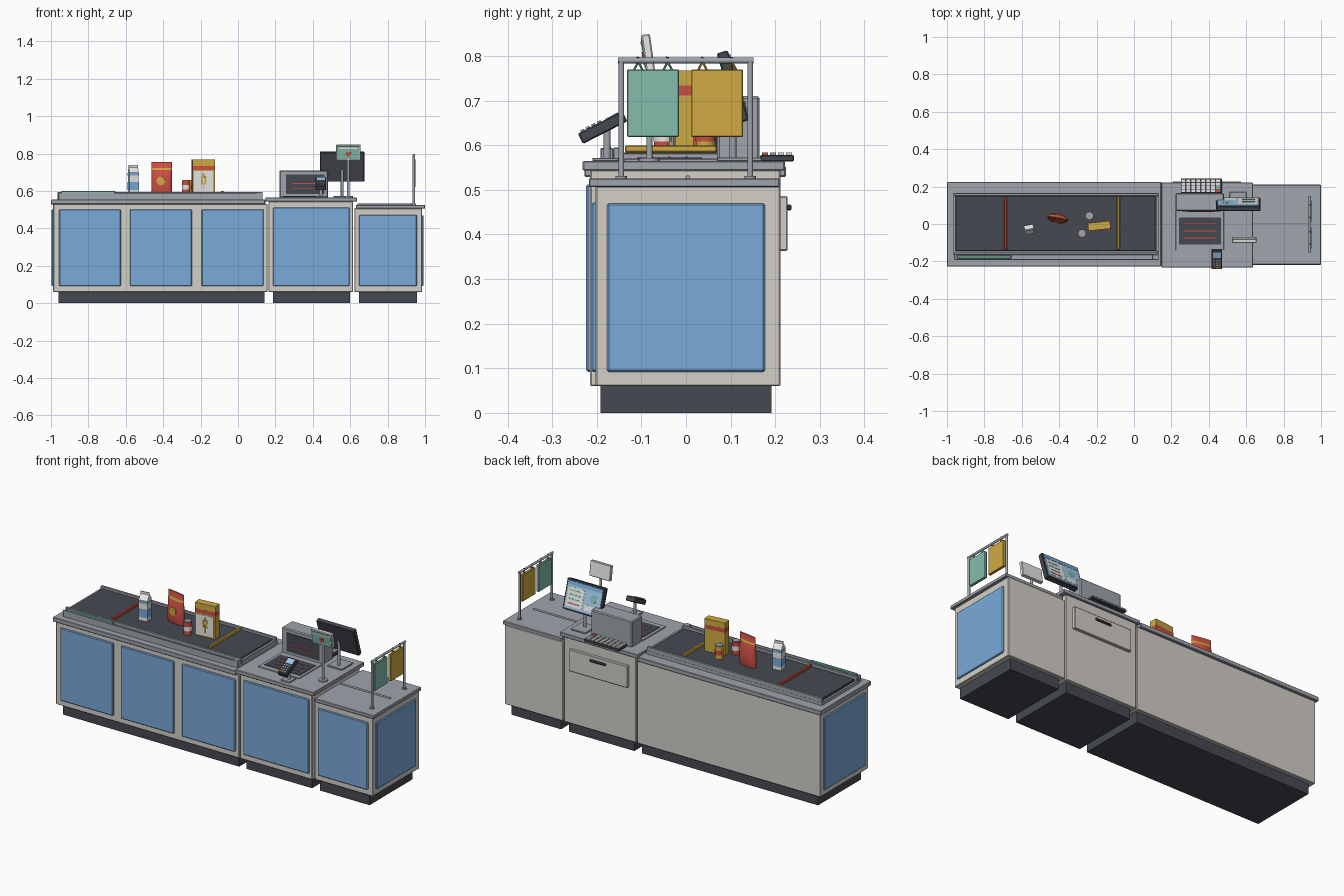
import bpy, bmesh, math
from mathutils import Matrix, Vector

if "Cube" in bpy.data.objects:
    bpy.data.objects.remove(bpy.data.objects["Cube"])


def material(name, r, g, b):
    m = bpy.data.materials.new(name)
    lin = [((c / 255 + 0.055) / 1.055) ** 2.4 for c in (r, g, b)]
    m.diffuse_color = (*lin, 1)
    m.use_nodes = True
    m.node_tree.nodes["Principled BSDF"].inputs["Base Color"].default_value = m.diffuse_color
    return m


BLUE = material("panel_blue", 122, 170, 218)
CREAM = material("cabinet_cream", 212, 208, 201)
GREY = material("metal_grey", 160, 165, 173)
DARK = material("dark_grey", 70, 73, 82)
RED = material("red", 205, 80, 68)
YELLOW = material("yellow", 208, 170, 66)
TEAL = material("teal", 132, 188, 172)
WHITE = material("white", 232, 232, 230)
SKY = material("screen_blue", 160, 200, 230)


def finish(name, bm, mats, smooth=False):
    bmesh.ops.recalc_face_normals(bm, faces=bm.faces)
    me = bpy.data.meshes.new(name)
    bm.to_mesh(me)
    bm.free()
    for m in mats:
        me.materials.append(m)
    ob = bpy.data.objects.new(name, me)
    bpy.context.collection.objects.link(ob)
    if smooth:
        bpy.context.view_layer.objects.active = ob
        ob.select_set(True)
        bpy.ops.object.shade_smooth_by_angle(angle=math.radians(40))
        ob.select_set(False)
    return ob


def box(name, x0, x1, y0, y1, z0, z1, mat, bevel=0):
    bm = bmesh.new()
    M = Matrix.Translation(((x0 + x1) / 2, (y0 + y1) / 2, (z0 + z1) / 2)) @ \
        Matrix.Diagonal((x1 - x0, y1 - y0, z1 - z0, 1))
    bmesh.ops.create_cube(bm, size=1, matrix=M)
    if bevel:
        bmesh.ops.bevel(bm, geom=bm.edges[:], offset=bevel, segments=1, affect='EDGES')
    return finish(name, bm, [mat])


def rod(name, a, b, r, mat, seg=16):
    a, b = Vector(a), Vector(b)
    M = Matrix.Translation((a + b) / 2) @ (b - a).to_track_quat('Z', 'Y').to_matrix().to_4x4()
    bm = bmesh.new()
    bmesh.ops.create_cone(bm, cap_ends=True, segments=seg, radius1=r, radius2=r,
                          depth=(b - a).length, matrix=M)
    return finish(name, bm, [mat], True)


def prism(name, pts, y0, y1, mat):
    """Extrude an x-z outline along y."""
    bm = bmesh.new()
    f = bm.faces.new([bm.verts.new((x, y0, z)) for x, z in pts])
    ext = bmesh.ops.extrude_face_region(bm, geom=[f])
    bmesh.ops.translate(bm, vec=(0, y1 - y0, 0),
                        verts=[v for v in ext['geom'] if isinstance(v, bmesh.types.BMVert)])
    return finish(name, bm, [mat])


def oval(cx, cz, rx, rz, tilt=0, n=16):
    c, s = math.cos(tilt), math.sin(tilt)
    p = [(rx * math.cos(i * math.tau / n), rz * math.sin(i * math.tau / n)) for i in range(n)]
    return [(cx + x * c - z * s, cz + x * s + z * c) for x, z in p]


def place(objs, loc, axis, deg):
    """Turn parts built around the origin and move them into position."""
    M = Matrix.Translation(loc) @ Matrix.Rotation(math.radians(deg), 4, axis)
    for o in objs:
        o.data.transform(M)


# cabinets: name, body x range, front y, body top, plinth x range, front panels, panel top
CABINETS = [
    ("belt", -0.988, 0.158, -0.215, 0.53, -0.96, 0.142,
     [(-0.957, -0.626), (-0.578, -0.247), (-0.195, 0.137)], 0.502),
    ("register", 0.164, 0.614, -0.215, 0.545, 0.188, 0.598, [(0.187, 0.597)], 0.512),
    ("bagging", 0.622, 0.985, -0.203, 0.508, 0.647, 0.957, [(0.646, 0.957)], 0.472)]
for n, x0, x1, yf, zt, p0, p1, panels, pz in CABINETS:
    box(n + "_cabinet", x0, x1, yf, 0.212, 0.06, zt, CREAM, 0.003)
    box(n + "_plinth", p0, p1, -0.192, 0.192, 0, 0.062, DARK)
    for a, b in panels:
        box(n + "_front_panel", a, b, yf - 0.009, yf + 0.01, 0.092, pz, BLUE, 0.004)
box("left_end_panel", -0.997, -0.98, -0.185, 0.185, 0.092, 0.502, BLUE, 0.004)
box("right_end_panel", 0.975, 0.993, -0.177, 0.177, 0.092, 0.47, BLUE, 0.004)

# counter tops
box("belt_counter", -1.0, 0.146, -0.228, 0.224, 0.529, 0.554, GREY, 0.003)
box("register_counter", 0.146, 0.636, -0.232, 0.222, 0.543, 0.565, GREY, 0.003)
box("bagging_counter", 0.63, 1.0, -0.218, 0.21, 0.506, 0.526, GREY, 0.003)
rod("bagging_divider", (0.64, 0.004, 0.528), (0.95, 0.004, 0.528), 0.005, GREY)

# conveyor
box("conveyor_bed", -0.965, 0.13, -0.165, 0.165, 0.55, 0.572, GREY)
box("conveyor_belt", -0.955, 0.115, -0.145, 0.15, 0.57, 0.584, DARK, 0.003)
for y in (-0.156, 0.157):
    box("conveyor_rail", -0.965, 0.13, y - 0.007, y + 0.007, 0.55, 0.595, GREY, 0.002)
box("conveyor_end", 0.117, 0.132, -0.15, 0.15, 0.55, 0.582, GREY, 0.002)
box("divider_tray", -0.96, 0.115, -0.192, -0.163, 0.55, 0.58, GREY, 0.002)
box("tray_lip", -0.96, 0.115, -0.192, -0.186, 0.578, 0.59, GREY)
box("tray_end", 0.1, 0.132, -0.192, -0.163, 0.55, 0.594, GREY, 0.002)
for n, x, m in (("red_divider", -0.686, RED), ("yellow_divider", -0.084, YELLOW)):
    box(n, x - 0.008, x + 0.008, -0.137, 0.146, 0.584, 0.6, m, 0.003)
box("teal_divider", -0.946, -0.656, -0.184, -0.168, 0.58, 0.6, TEAL, 0.003)

# milk carton
milk = [box("carton", -.025, .025, -.025, .025, 0, .115, WHITE),
        box("carton_band", -.0256, .0256, -.0256, .0256, .02, .065, BLUE),
        box("carton_stripe", -.0256, .0256, -.0256, .0256, .098, .112, BLUE),
        box("carton_fin", -.025, .025, -.003, .003, .138, .155, WHITE)]
gable = prism("carton_gable", [(-.025, .115), (.025, .115), (.003, .142), (-.003, .142)],
              -.025, .025, WHITE)
gable.data.transform(Matrix.Rotation(math.pi / 2, 4, 'Z'))
place(milk + [gable], (-0.56, -0.03, 0.584), 'Z', 10)

# snack bag: oval rings pinched towards the top, with a band coloured by height
bm = bmesh.new()
rings = []
for z, ry in ((0, .02), (.015, .025), (.06, .026), (.1, .021), (.128, .013), (.14, .01),
              (.155, .004), (.172, .003)):
    rings.append([bm.verts.new((x, y, z)) for x, y in oval(0, 0, .056, ry, n=24)])
for a, b in zip(rings, rings[1:]):
    for i in range(24):
        bm.faces.new((a[i], a[i - 1], b[i - 1], b[i]))
bm.faces.new(rings[0])
bm.faces.new(rings[-1])
for f in bm.faces:
    f.material_index = int(0.128 < f.calc_center_median().z < 0.14)
bag = finish("snack_bag", bm, [RED, YELLOW], True)
place([bag, prism("bag_emblem", oval(0, .07, .023, .023), -.027, -.019, YELLOW)],
      (-0.408, 0.03, 0.584), 'Z', -10)

# tins
for n, x, y, m in (("red_tin", -.278, -.05, RED), ("yellow_tin", -.238, .044, YELLOW)):
    rod(n, (x, y, .584), (x, y, .656), .022, m, 24)
    rod(n + "_label", (x, y, .608), (x, y, .632), .0226, WHITE if m == RED else RED, 24)
    rod(n + "_lid", (x, y, .655), (x, y, .66), .0195, GREY, 24)

# cereal box with ear of grain
cereal = [box("cereal_box", -.06, .06, -.021, .021, 0, .184, YELLOW),
          box("cereal_label", -.051, .051, -.023, -.02, .008, .122, WHITE),
          box("cereal_band", -.0605, .0605, -.0215, .0215, .128, .15, RED),
          box("grain_stem", -.002, .002, -.025, -.022, .025, .07, YELLOW),
          prism("grain_tip", oval(0, .1, .006, .011), -.025, -.022, YELLOW)]
for i in range(3):
    for s in (-1, 1):
        cereal.append(prism("grain", oval(s * .009, .058 + i * .015, .005, .01, -s * .5),
                            -.025, -.022, YELLOW))
place(cereal, (-0.186, -0.01, 0.584), 'Z', 6)

# scanner
box("scanner_plate", 0.222, 0.48, -0.14, 0.072, 0.563, 0.57, GREY, 0.002)
box("scanner_glass", 0.24, 0.464, -0.11, 0.036, 0.568, 0.573, DARK)
box("scanner_tower", 0.222, 0.48, 0.07, 0.165, 0.563, 0.71, GREY, 0.005)
box("tower_window", 0.256, 0.462, 0.066, 0.072, 0.585, 0.688, DARK)
for i in range(3):
    y = -0.075 + i * 0.038
    box("scan_line", 0.265, 0.44, y - .002, y + .002, 0.572, 0.5745, RED)
for z in (0.615, 0.64):
    box("tower_scan_line", 0.29, 0.43, 0.064, 0.067, z - .002, z + .002, RED)

# keyboard
box("keyboard", 0.25, 0.47, 0.166, 0.242, 0.564, 0.578, DARK, 0.002)
for r in range(4):
    for c in range(8):
        x, y = 0.264 + c * 0.0265, 0.177 + r * 0.018
        m = (TEAL if r else RED) if c == 7 and r < 2 else WHITE
        box("key", x - .01, x + .01, y - .007, y + .007, 0.577, 0.584, m)

# cashier monitor, screen towards the back
rod("monitor_pole", (0.557, 0.105, 0.565), (0.557, 0.105, 0.73), 0.008, GREY)
box("monitor_base", 0.51, 0.602, 0.07, 0.17, 0.564, 0.573, GREY, 0.002)
mon = [box("monitor", -.118, .118, -.013, .013, -.082, .082, DARK, .003),
       box("monitor_screen", -.108, .108, .012, .015, -.072, .072, SKY),
       box("screen_header", -.108, .108, .014, .016, .052, .072, BLUE),
       box("screen_list", .0, .1, .014, .016, -.06, .042, WHITE),
       box("screen_total", -.098, -.012, .014, .016, -.06, -.03, WHITE),
       prism("screen_button", oval(-.06, .01, .02, .02), .014, .016, TEAL)]
for i in range(4):
    mon.append(box("screen_row", .02, .09, .015, .017, -.046 + i * .023, -.04 + i * .023,
                   RED if i == 0 else TEAL))
place(mon, (0.557, 0.105, 0.731), 'X', 17)

# customer display, screen towards the front
rod("display_pole", (0.59, -0.082, 0.565), (0.59, -0.082, 0.79), 0.007, GREY)
rod("display_foot", (0.59, -0.082, 0.565), (0.59, -0.082, 0.572), 0.024, GREY, 24)
heart = []
for i in range(28):
    t = i * math.tau / 28
    heart.append((.001 * 16 * math.sin(t) ** 3,
                  .001 * (13 * math.cos(t) - 5 * math.cos(2 * t) - 2 * math.cos(3 * t)
                          - math.cos(4 * t)) - .008))
place([box("display", -.065, .065, -.01, .01, -.042, .042, WHITE, .003),
       box("display_screen", -.058, .058, -.012, -.009, -.034, .034, TEAL),
       box("display_header", -.05, .05, -.0135, -.011, .02, .028, WHITE),
       prism("display_heart", heart, -.014, -.011, RED)], (0.59, -0.085, 0.807), 'X', 8)

# card terminal
rod("terminal_pole", (0.443, -0.177, 0.565), (0.443, -0.177, 0.635), 0.008, GREY)
box("terminal_base", 0.415, 0.47, -0.21, -0.15, 0.564, 0.572, GREY, 0.002)
term = [box("card_terminal", -.028, .028, -.056, .056, -.013, .013, DARK, .003),
        box("terminal_screen", -.021, .021, .014, .046, .012, .0145, SKY)]
for r in range(4):
    for c in (-1, 0, 1):
        m = (RED, YELLOW, TEAL)[c + 1] if r == 0 else GREY
        term.append(box("terminal_key", c * .014 - .005, c * .014 + .005,
                        -.048 + r * .014, -.039 + r * .014, .012, .017, m))
place(term, (0.443, -0.187, 0.64), 'X', 27)

# cash drawer at the back
box("cash_drawer", 0.207, 0.572, 0.205, 0.228, 0.363, 0.486, CREAM, 0.003)
box("drawer_handle", 0.34, 0.44, 0.226, 0.237, 0.454, 0.467, DARK, 0.003)

# shopping bag rack
RX = 0.94
for y in (-0.145, 0.144):
    rod("rack_post", (RX, y, 0.524), (RX, y, 0.79), 0.0065, GREY)
    rod("rack_foot", (RX, y, 0.524), (RX, y, 0.531), 0.013, GREY)
rod("rack_bar", (RX, -0.152, 0.79), (RX, 0.151, 0.79), 0.0065, GREY)
for n, yc, m in (("teal_bag", -0.074, TEAL), ("yellow_bag", 0.07, YELLOW)):
    box(n, RX - .008, RX + .008, yc - .058, yc + .058, 0.619, 0.77, m, 0.002)
    for s in (-1, 1):
        y = yc + s * 0.033
        rod("bag_hook", (RX, y, 0.798), (RX, y - .004, 0.783), 0.0035, DARK, 8)
        for d in (-.01, .01):
            rod("bag_handle", (RX, y, 0.787), (RX, y + d, 0.768), 0.0025, m, 8)
